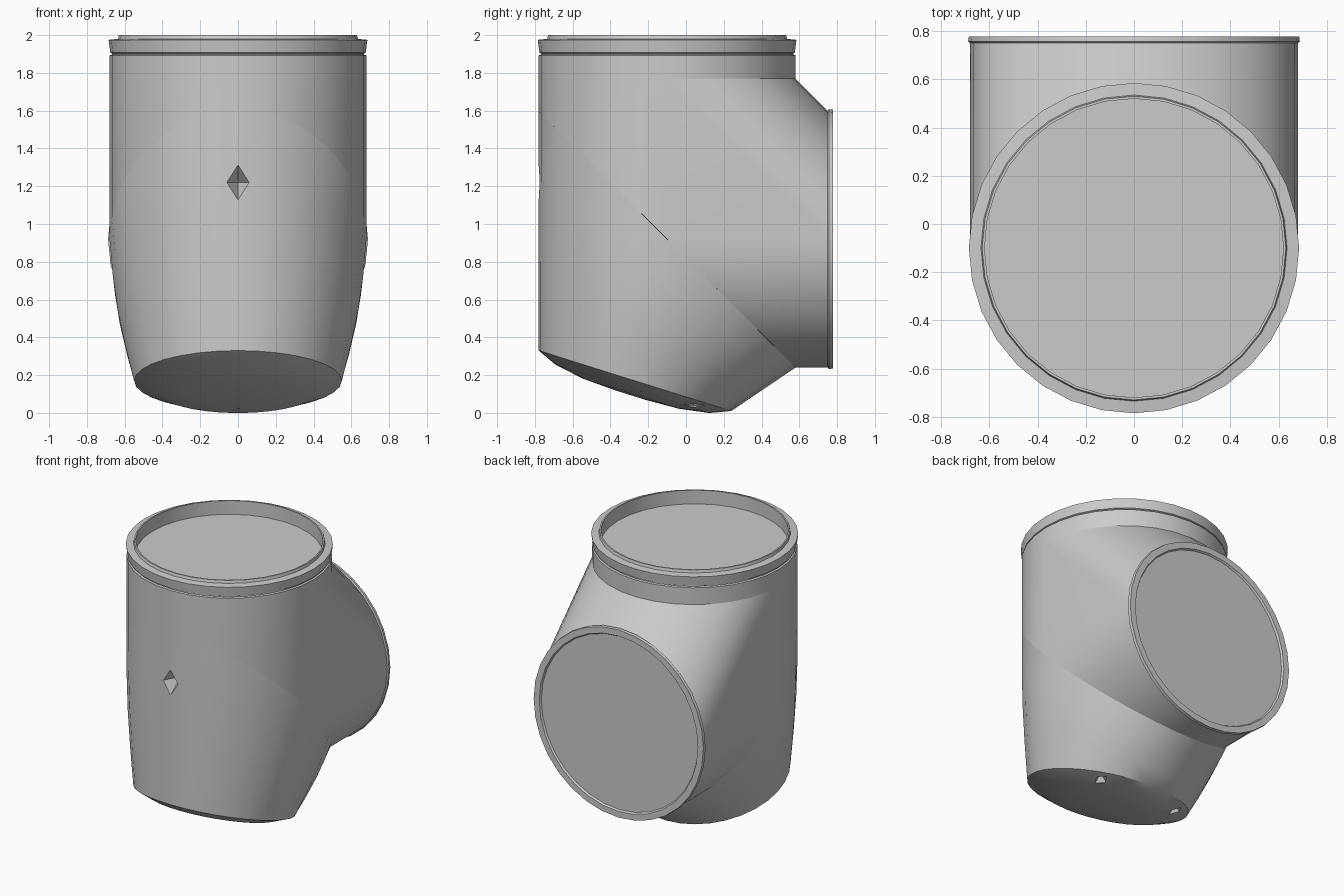
import bpy, bmesh, math
from math import sin, cos, pi
from mathutils import Vector

SIDES = 32
R = 0.68            # pipe radius
CY, CZ = -0.10, 0.92  # axis of the upright pipe (y) and of the rear pipe (z)

cube = bpy.data.objects.get("Cube")
if cube:
    bpy.data.objects.remove(cube, do_unlink=True)

grey = bpy.data.materials.new("plain_grey")
grey.use_nodes = True
colour = (0.6, 0.6, 0.6, 1)
grey.diffuse_color = colour
grey.node_tree.nodes["Principled BSDF"].inputs["Base Color"].default_value = colour


def ring(fn):
    return [Vector(fn(2 * pi * i / SIDES)) for i in range(SIDES)]


def finish(name, bm):
    bmesh.ops.recalc_face_normals(bm, faces=bm.faces[:])
    mesh = bpy.data.meshes.new(name)
    bm.to_mesh(mesh)
    bm.free()
    mesh.materials.append(grey)
    obj = bpy.data.objects.new(name, mesh)
    bpy.context.collection.objects.link(obj)
    return obj


def loft(name, rings):
    """Skin a row of rings and close both ends."""
    bm = bmesh.new()
    rows = [[bm.verts.new(p) for p in r] for r in rings]
    for a, b in zip(rows, rows[1:]):
        for i in range(SIDES):
            j = (i + 1) % SIDES
            bm.faces.new((a[i], a[j], b[j], b[i]))
    bm.faces.new(rows[0])
    bm.faces.new(rows[-1])
    return finish(name, bm)


def upright(r, z):
    return ring(lambda t: (r * cos(t), CY + r * sin(t), z))


def rearward(r, y):
    return ring(lambda t: (r * cos(t), y, CZ + r * sin(t)))


# Mitre ellipse where the upright and rear pipes meet
seam = ring(lambda t: (R * cos(t), CY + R * sin(t), CZ - R * sin(t)))

# Elbow body: hull of the two pipe mouths and the mitre
bm = bmesh.new()
for p in upright(R, 1.77) + rearward(R, 0.75) + seam:
    bm.verts.new(p)
bmesh.ops.remove_doubles(bm, verts=bm.verts[:], dist=0.001)
hull = bmesh.ops.convex_hull(bm, input=bm.verts[:])
bmesh.ops.delete(bm, geom=[v for v in bm.verts if not v.link_faces], context="VERTS")
elbow = finish("elbow_body", bm)

# Top collar with grooved rim and recessed floor
collar = loft("top_collar", [upright(r, z) for r, z in (
    (R, 1.77), (R, 1.893), (0.668, 1.897), (0.668, 1.903), (0.676, 1.907),
    (0.685, 1.975), (0.635, 1.98), (0.63, 2.0), (0.62, 2.0), (0.62, 1.9))])

# Rear rim with shallow recessed disc
rear_rim = loft("rear_rim", [rearward(r, y) for r, y in (
    (R, 0.75), (0.688, 0.757), (0.685, 0.778), (0.64, 0.778), (0.632, 0.765))])

# Tapered lower body ending in a slightly domed, tilted base
base = ring(lambda t: (0.55 * cos(t), -0.27 + 0.51 * sin(t), 0.17 - 0.16 * sin(t)))
rows = []
for step in range(5):
    f = step / 4
    bulge = 1 + 0.035 * sin(pi * f)
    row = [a.lerp(b, f) for a, b in zip(seam, base)]
    rows.append([Vector((p.x * bulge, p.y, p.z)) for p in row])
centre = Vector((0, -0.27, 0.17))
down = Vector((0, -0.3, -0.95))
for k, push in ((0.8, 0.045), (0.5, 0.072), (0.15, 0.08)):
    rows.append([centre.lerp(p, k) + down * push for p in base])
lower = loft("lower_body", rows)


# Small diamond openings in the front and the base
def diamond_hole(target, place, size):
    bm = bmesh.new()
    bmesh.ops.create_uvsphere(bm, u_segments=4, v_segments=2, radius=1)
    for v in bm.verts:
        v.co = Vector(a * b for a, b in zip(v.co, size)) + Vector(place)
    cutter = finish("diamond_cutter", bm)
    cutter.hide_render = True
    mod = target.modifiers.new("opening", "BOOLEAN")
    mod.operation = "DIFFERENCE"
    mod.solver = "EXACT"
    mod.object = cutter
    bpy.context.view_layer.objects.active = target
    bpy.ops.object.modifier_apply(modifier=mod.name)
    bpy.data.objects.remove(cutter, do_unlink=True)


diamond_hole(lower, (0, -0.78, 1.22), (0.062, 0.12, 0.092))
for side in (-1, 1):
    diamond_hole(lower, (0.32 * side, 0.04, 0.04), (0.045, 0.06, 0.05))

# Smooth sides, crisp rims
bpy.ops.object.select_all(action="DESELECT")
for obj in (elbow, collar, rear_rim, lower):
    obj.select_set(True)
bpy.context.view_layer.objects.active = elbow
bpy.ops.object.shade_smooth_by_angle(angle=math.radians(30))
